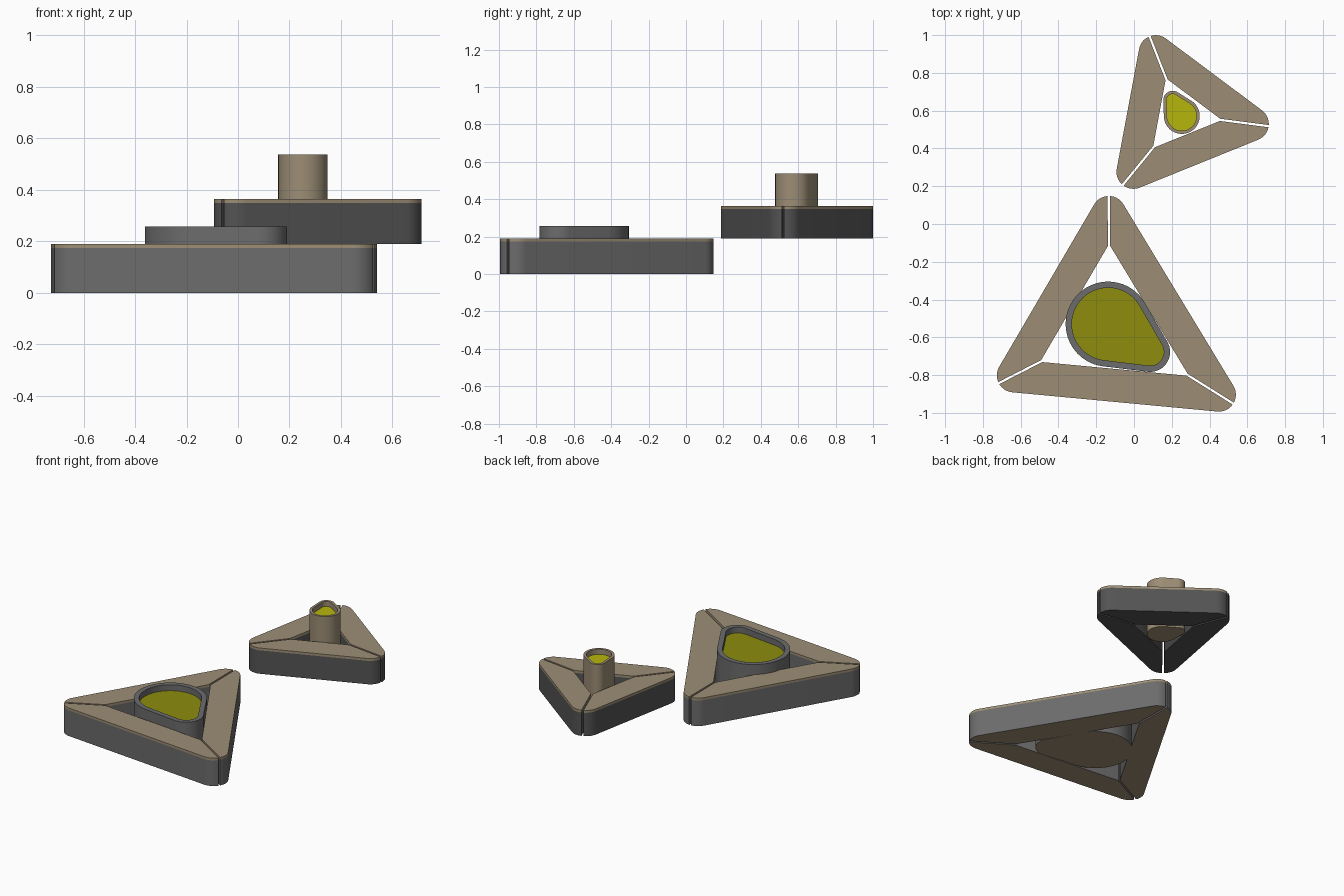
import bpy, bmesh, math
from mathutils import Vector

if "Cube" in bpy.data.objects:
    bpy.data.objects.remove(bpy.data.objects["Cube"])


def mat(name, rgb):
    m = bpy.data.materials.new(name)
    m.diffuse_color = (*rgb, 1)
    m.use_nodes = True
    m.node_tree.nodes["Principled BSDF"].inputs["Base Color"].default_value = m.diffuse_color
    return m


TAN = mat("tan_wood", (0.335, 0.27, 0.18))
GREY = mat("mid_grey", (0.15, 0.15, 0.15))
DARK = mat("dark_grey", (0.088, 0.088, 0.088))
OLIVE = mat("olive_fill", (0.27, 0.262, 0.004))
LIME = mat("yellow_green_fill", (0.47, 0.47, 0.004))


def finish(name, bm, mats):
    bmesh.ops.recalc_face_normals(bm, faces=bm.faces)
    me = bpy.data.meshes.new(name)
    bm.to_mesh(me)
    bm.free()
    for m in mats:
        me.materials.append(m)
    ob = bpy.data.objects.new(name, me)
    bpy.context.collection.objects.link(ob)
    bpy.ops.object.select_all(action='DESELECT')
    ob.select_set(True)
    bpy.context.view_layer.objects.active = ob
    bpy.ops.object.shade_smooth_by_angle(angle=math.radians(30))
    return ob


def loft(name, sections, mats, side_mats, bottom=0, top=0):
    """Solid through (outline, z) sections with a material per side band."""
    bm = bmesh.new()
    rings = [[bm.verts.new((p[0], p[1], z)) for p in pts] for pts, z in sections]
    n = len(rings[0])
    for a, b, mi in zip(rings, rings[1:], side_mats):
        for i in range(n):
            j = (i + 1) % n
            bm.faces.new((a[i], a[j], b[j], b[i])).material_index = mi
    bm.faces.new(rings[0][::-1]).material_index = bottom
    bm.faces.new(rings[-1]).material_index = top
    return finish(name, bm, mats)


def arc(c, r, a0, a1, n):
    return [Vector((c[0] + r * math.cos(a0 + (a1 - a0) * i / n),
                    c[1] + r * math.sin(a0 + (a1 - a0) * i / n))) for i in range(n + 1)]


def teardrop(c1, r1, c2, r2):
    """Outline wrapped around two circles."""
    d = Vector(c2) - Vector(c1)
    a = math.atan2(d.y, d.x)
    b = math.acos((r1 - r2) / d.length)
    return arc(c2, r2, a - b, a + b, 20) + arc(c1, r1, a + b, a + 2 * math.pi - b, 36)


def bench_ring(name, inner, w, z0, z1, body, bottom):
    """Three mitred bars around a counter-clockwise inner triangle."""
    P = [Vector(p) for p in inner]
    r, gap, lip = 0.09, 0.012, 0.016
    corners = []
    for i in range(3):
        u = (P[i - 1] - P[i]).normalized()
        v = (P[(i + 1) % 3] - P[i]).normalized()
        out = -(u + v).normalized()
        half = u.angle(v) / 2
        corners.append((P[i] + out * (w - r) / math.sin(half), half))
    turn = math.asin(gap / 2 / r)
    for i in range(3):
        j = (i + 1) % 3
        e = (P[j] - P[i]).normalized()
        na = math.atan2(-e.x, e.y)          # outward normal angle
        (ci, hi), (cj, hj) = corners[i], corners[j]
        outline = [P[i] + e * (gap / 2 / math.sin(hi))]
        outline += arc(ci, r, na - (math.pi / 2 - hi) + turn, na, 8)
        outline += arc(cj, r, na, na + (math.pi / 2 - hj) - turn, 8)
        outline.append(P[j] - e * (gap / 2 / math.sin(hj)))
        loft(f"{name}_{i + 1}", [(outline, z0), (outline, z1 - lip), (outline, z1)],
             [body, TAN], [0, 1], bottom, 1)


def planter(name, c1, r1, c2, r2, wall, z0, z1, depth, shell, base, fill):
    """Teardrop tub with a rim, and a flat fill just below it."""
    outer = teardrop(c1, r1, c2, r2)
    inner = teardrop(c1, r1 - wall, c2, r2 - wall)
    zf = z1 - depth
    loft(name, [(outer, z0), (outer, z1), (inner, z1), (inner, zf - 0.01)],
         [shell, base], [0, 0, 0], 1, 0)
    loft(name + "_fill", [(inner, zf - 0.008), (inner, zf)], [fill], [0])


# large low bench with its tub
bench_ring("large_bench_bar", [(-0.132, -0.106), (-0.497, -0.730), (0.291, -0.804)],
           0.174, 0.0, 0.19, GREY, 1)
planter("large_planter", (-0.137, -0.53), 0.225, (0.085, -0.677), 0.106,
        0.033, 0.0, 0.257, 0.04, GREY, TAN, OLIVE)

# small raised bench with its tub
bench_ring("small_bench_bar", [(0.169, 0.772), (0.10, 0.402), (0.466, 0.550)],
           0.168, 0.19, 0.365, DARK, 0)
planter("small_planter", (0.253, 0.572), 0.095, (0.205, 0.655), 0.05,
        0.017, 0.19, 0.537, 0.035, TAN, TAN, LIME)
